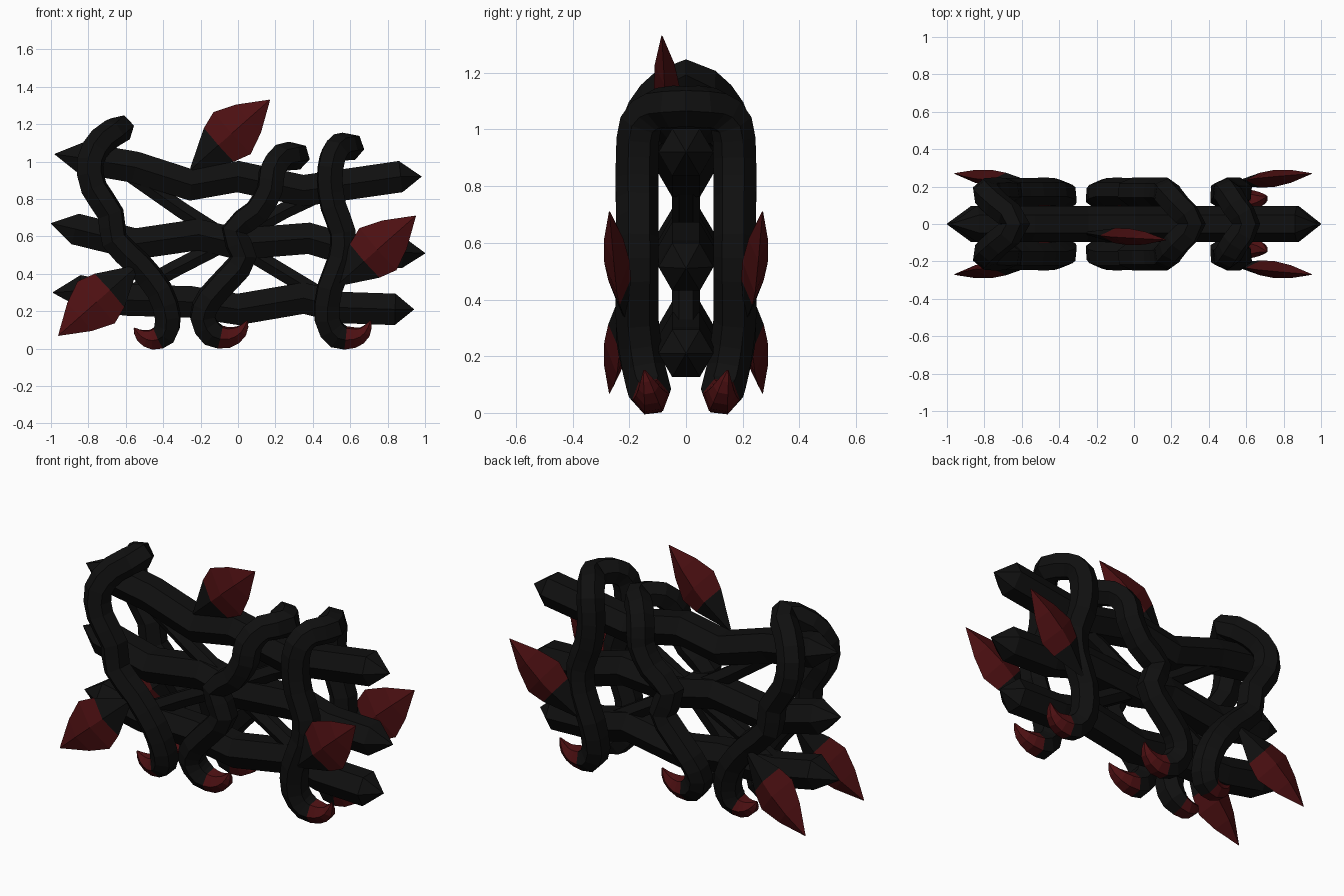
import bpy
import bmesh
import math
from mathutils import Vector

default_cube = bpy.data.objects.get("Cube")
if default_cube:
    bpy.data.objects.remove(default_cube, do_unlink=True)


def make_material(name, colour):
    material = bpy.data.materials.new(name)
    material.use_nodes = True
    material.diffuse_color = colour
    material.node_tree.nodes["Principled BSDF"].inputs["Base Color"].default_value = colour
    return material


BLACK = make_material("charred black", (0.005, 0.005, 0.005, 1))
RED = make_material("dark red", (0.075, 0.005, 0.006, 1))


def mirrored(point):
    return Vector((point.x, -point.y, point.z))


def sweep(name, path, radii, sides=6, thickness=None, red_rings=(0, 0), mirror=False, seam=False):
    """Sweep a polygon along a path; a seam leaves the last ring open on y = 0."""
    bm = bmesh.new()
    rings = []
    normal = Vector((0, 1, 0))
    for i, centre in enumerate(path):
        before = path[max(i - 1, 0)]
        after = path[min(i + 1, len(path) - 1)]
        if seam and i == len(path) - 1:
            after = mirrored(before)
        tangent = (after - before).normalized()
        normal = (normal - tangent * normal.dot(tangent)).normalized()
        across = tangent.cross(normal)
        depth = thickness[i] if thickness else radii[i]
        ring = []
        for k in range(sides):
            angle = math.tau * k / sides
            offset = normal * math.cos(angle) * depth + across * math.sin(angle) * radii[i]
            ring.append(bm.verts.new(centre + offset))
        rings.append(ring)
    for i, (ring, following) in enumerate(zip(rings, rings[1:])):
        for k in range(sides):
            j = (k + 1) % sides
            face = bm.faces.new((ring[k], ring[j], following[j], following[k]))
            face.material_index = int(red_rings[0] <= i < red_rings[1])
    first_cap = bm.faces.new(rings[0][::-1])
    first_cap.material_index = int(red_rings[0] == 0 and red_rings[1] > 0)
    if not seam:
        bm.faces.new(rings[-1]).material_index = int(red_rings[1] >= len(path) - 1)
    bmesh.ops.recalc_face_normals(bm, faces=bm.faces)
    mesh = bpy.data.meshes.new(name)
    bm.to_mesh(mesh)
    bm.free()
    mesh.materials.append(BLACK)
    mesh.materials.append(RED)
    obj = bpy.data.objects.new(name, mesh)
    bpy.context.collection.objects.link(obj)
    if mirror:
        modifier = obj.modifiers.new("mirror front to back", "MIRROR")
        modifier.use_axis = (False, True, False)
        modifier.use_clip = seam
        modifier.use_mirror_merge = seam
    return obj


def smooth_path(points, steps=2):
    """Round off a path whose last point lies on the mirror plane."""
    padded = [points[0] * 2 - points[1]] + points + [mirrored(points[-2])]
    result = []
    for a, b, c, d in zip(padded, padded[1:], padded[2:], padded[3:]):
        for s in range(steps):
            t = s / steps
            result.append(0.5 * (2 * b + (c - a) * t + (2 * a - 5 * b + 4 * c - d) * t ** 2
                                 + (3 * b - a - 3 * c + d) * t ** 3))
    return result + [points[-1]]


# Pointed horizontal rails
RAILS = {
    "top_rail": [(-.98, 1.04), (-.84, 1.02), (-.55, .97), (-.25, .875), (0, .92),
                 (.35, .845), (.87, .92), (.98, .92)],
    "middle_rail": [(-1, .67), (-.87, .64), (-.55, .56), (-.21, .61), (0, .56),
                    (.38, .59), (.6, .525), (.88, .515), (1, .51)],
    "bottom_rail": [(-.99, .3), (-.85, .31), (-.6, .26), (-.25, .25), (0, .21),
                    (.35, .27), (.55, .22), (.84, .21), (.94, .21)],
}
for name, points in RAILS.items():
    path = [Vector((x, 0, z)) for x, z in points]
    sweep(name, path, [.002] + [.097] * (len(path) - 2) + [.002])

# Thin crossing branches between the rails
BRANCHES = {
    "falling_branch": [(-.6, .95), (-.3, .74), (0, .55), (.45, .28)],
    "rising_branch": [(-.6, .28), (-.35, .42), (0, .6), (.25, .74), (.55, .88)],
}
for name, points in BRANCHES.items():
    path = [Vector((x, 0, z)) for x, z in points]
    sweep(name, path, [.05] * len(path))

# Draped vines, from the red claw tip up to the crest above the rails
VINES = {
    "left_hand_vine": [(-.555, .11), (-.52, .07), (-.46, .05), (-.395, .08), (-.375, .17),
                       (-.42, .31), (-.53, .45), (-.66, .58), (-.68, .72), (-.77, .86),
                       (-.79, 1), (-.73, 1.11), (-.63, 1.175)],
    "centre_vine": [(.05, .15), (.02, .095), (-.05, .06), (-.14, .08), (-.19, .17),
                    (-.15, .27), (-.05, .38), (.03, .49), (-.02, .63), (.1, .73),
                    (.17, .85), (.18, .94), (.23, 1.02), (.31, 1.03)],
    "right_hand_vine": [(.71, .15), (.68, .09), (.62, .06), (.53, .07), (.475, .16),
                        (.49, .32), (.55, .48), (.56, .62), (.51, .76),
                        (.49, .9), (.505, 1.02), (.54, 1.075), (.6, 1.08)],
}
for name, points in VINES.items():
    controls = []
    for i, (x, z) in enumerate(points):
        left = len(points) - 1 - i
        inward = max(0, .25 - z) * .25
        y = {0: 0, 1: -.1, 2: -.16}.get(left, -.172 + inward)
        controls.append(Vector((x, y, z)))
    path = smooth_path(controls)
    claw = [.004, .022, .037, .05, .06, .067]
    radii = claw + [.076] * (len(path) - len(claw))
    sweep(name, path, radii, red_rings=(0, 5), mirror=True, seam=True)

# Flat leaf buds: dark base, red blade
STATIONS = (0, .35, .52, .73, 1)
WIDTHS = [.008, .12, .15, .1, .002]
DEPTHS = [.008, .04, .045, .035, .002]


def leaf(name, base, tip, mirror):
    start, end = Vector(base), Vector(tip)
    path = [start.lerp(end, t) for t in STATIONS]
    sweep(name, path, WIDTHS, 4, DEPTHS, red_rings=(1, 4), mirror=mirror)


leaf("crest_leaf", (-.25, -.05, .96), (.17, -.085, 1.33), False)
leaf("upper_side_leaves", (.53, -.215, .34), (.95, -.27, .71), True)
leaf("lower_side_leaves", (-.54, -.215, .44), (-.96, -.27, .07), True)
